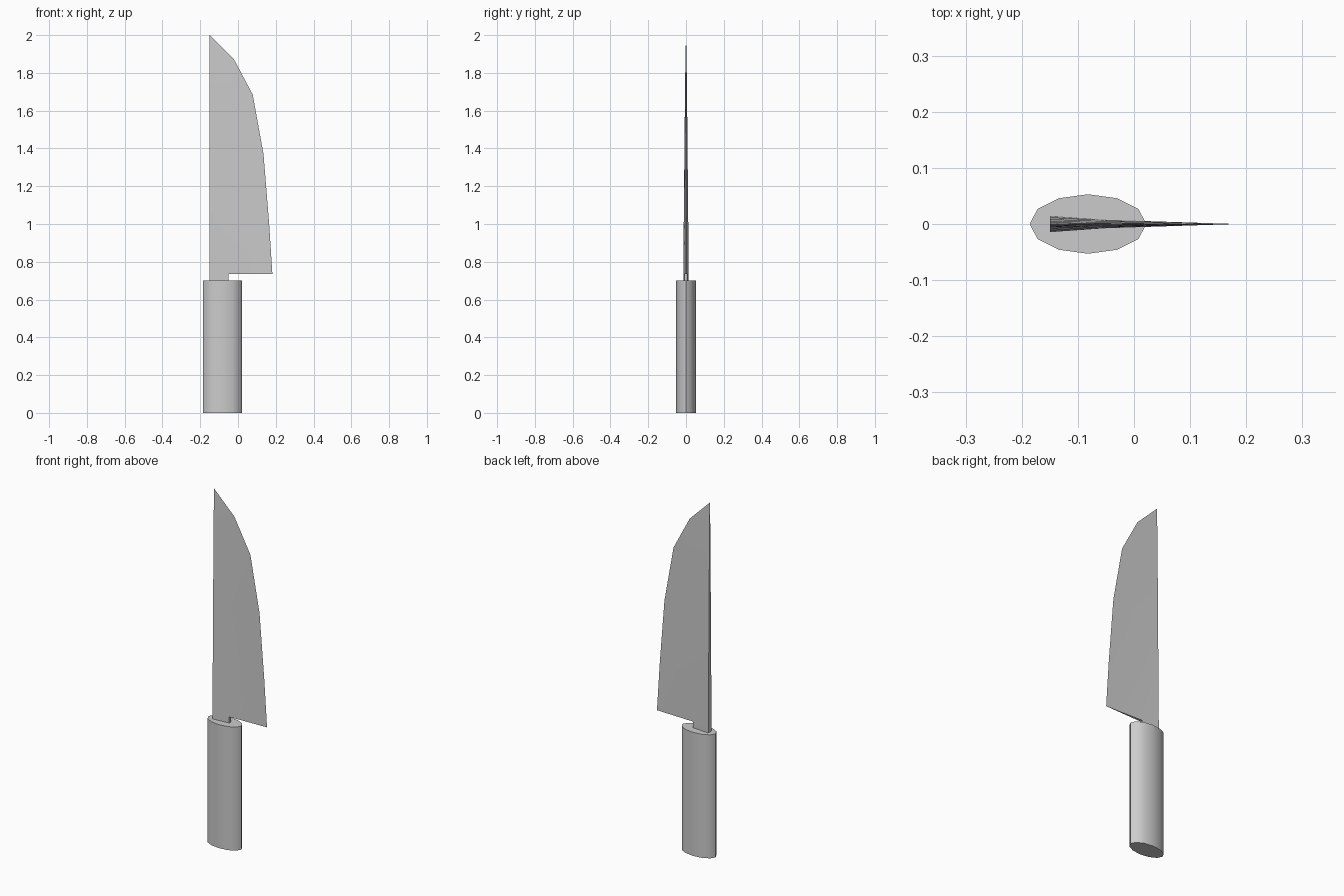
import bpy, bmesh, math

if "Cube" in bpy.data.objects:
    bpy.data.objects.remove(bpy.data.objects["Cube"])


def finish(name, bm):
    bmesh.ops.recalc_face_normals(bm, faces=bm.faces)
    mesh = bpy.data.meshes.new(name)
    bm.to_mesh(mesh)
    bm.free()
    obj = bpy.data.objects.new(name, mesh)
    bpy.context.collection.objects.link(obj)
    bpy.ops.object.select_all(action='DESELECT')
    bpy.context.view_layer.objects.active = obj
    obj.select_set(True)
    bpy.ops.object.shade_smooth_by_angle(angle=math.radians(40))
    return obj


# Handle: twelve-sided oval grip
bm = bmesh.new()
bmesh.ops.create_cone(bm, cap_ends=True, segments=12, radius1=1, radius2=1, depth=0.70)
for v in bm.verts:
    a = round(math.atan2(v.co.y, v.co.x) / (math.pi / 6)) * math.pi / 6
    v.co = (-0.082 + 0.104 * math.cos(a), 0.053 * math.sin(a), v.co.z + 0.35)
finish("handle", bm)

# Blade: wedge sections from heel to tip
SPINE = -0.15
# z, middle x, cutting edge x, spine half thickness, middle half thickness
rows = [
    (0.735, -0.05, 0.182, 0.0145, 0.0075),
    (1.00, -0.05, 0.165, 0.012, 0.0065),
    (1.37, -0.055, 0.135, 0.0085, 0.005),
    (1.685, -0.07, 0.078, 0.0055, 0.0033),
    (1.875, -0.10, -0.023, 0.003, 0.002),
]
bm = bmesh.new()
rings = []
for z, mid, edge, ts, tm in rows:
    pts = [(SPINE, -ts), (mid, -tm), (edge, 0), (mid, tm), (SPINE, ts)]
    rings.append([bm.verts.new((x, y, z)) for x, y in pts])
for low, high in zip(rings, rings[1:]):
    for i in range(5):
        j = (i + 1) % 5
        bm.faces.new((low[i], low[j], high[j], high[i]))
tip = bm.verts.new((SPINE, 0, 2.0))
for i in range(5):
    bm.faces.new((rings[-1][i], rings[-1][(i + 1) % 5], tip))

# Heel underside and narrow neck running down into the handle
heel = rings[0]
bm.faces.new((heel[1], heel[2], heel[3]))
top = [heel[0], heel[1], heel[3], heel[4]]
neck = [bm.verts.new((v.co.x, v.co.y, 0.695)) for v in top]
for i in range(4):
    j = (i + 1) % 4
    bm.faces.new((top[i], top[j], neck[j], neck[i])) 
bm.faces.new(neck)
finish("blade", bm)
